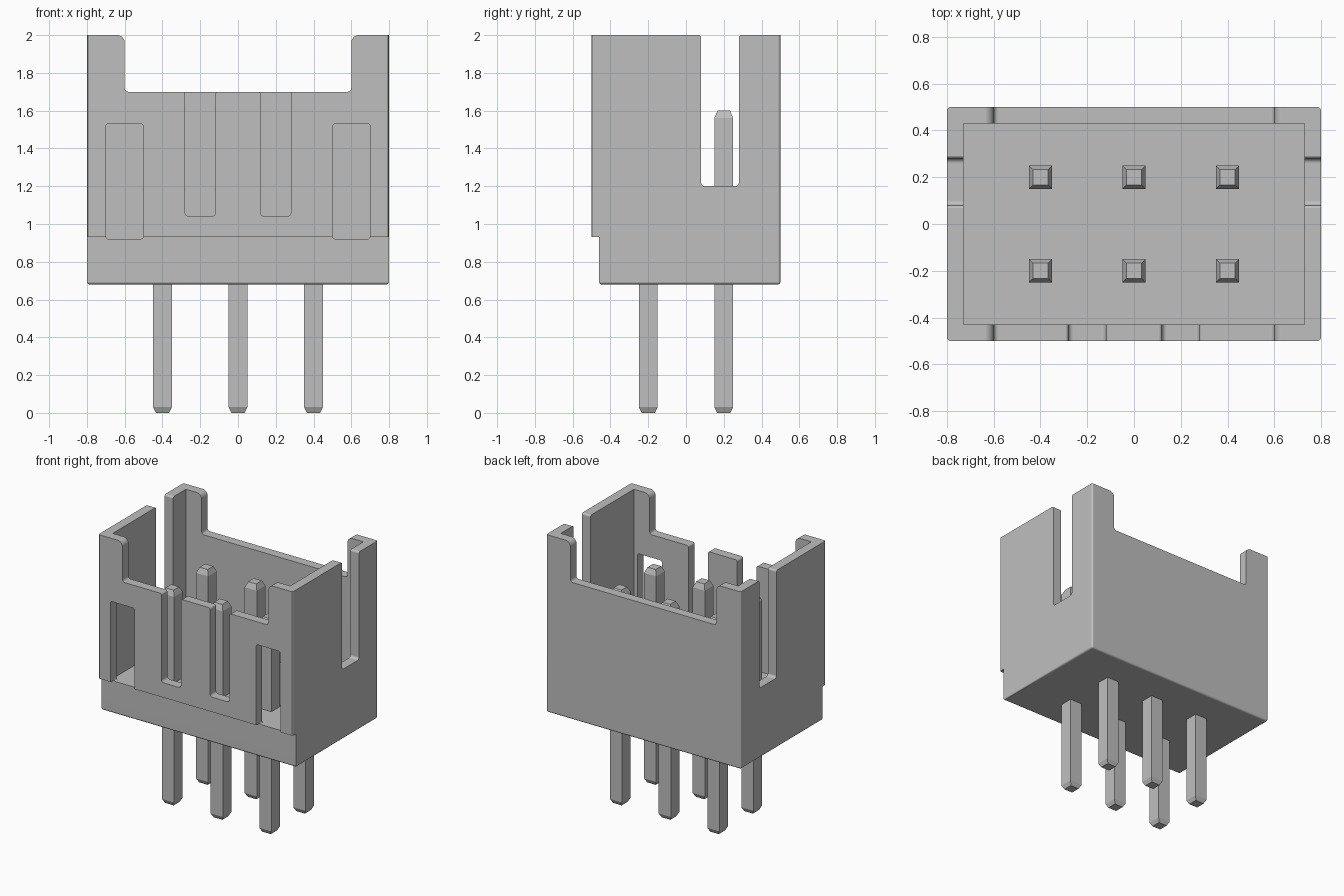
import bpy, bmesh, math
from mathutils import Vector

if "Cube" in bpy.data.objects:
    bpy.data.objects.remove(bpy.data.objects["Cube"], do_unlink=True)

grey = bpy.data.materials.new("plain grey")
grey.use_nodes = True
COLOUR = (0.52, 0.52, 0.52, 1)
grey.diffuse_color = COLOUR
grey.node_tree.nodes["Principled BSDF"].inputs["Base Color"].default_value = COLOUR


def make_object(name, bm):
    bmesh.ops.recalc_face_normals(bm, faces=bm.faces)
    mesh = bpy.data.meshes.new(name)
    bm.to_mesh(mesh)
    bm.free()
    mesh.materials.append(grey)
    ob = bpy.data.objects.new(name, mesh)
    bpy.context.collection.objects.link(ob)
    return ob


def rounded(corners, steps=6):
    """Turn (u, z, radius) right-angled corners into an outline with arcs."""
    out = []
    for i, (u, z, r) in enumerate(corners):
        p = Vector((u, z))
        if r == 0:
            out.append(p)
            continue
        a = (Vector(corners[i - 1][:2]) - p).normalized() * r
        b = (Vector(corners[(i + 1) % len(corners)][:2]) - p).normalized() * r
        for k in range(steps + 1):
            t = math.pi / 2 * k / steps
            out.append(p + a * (1 - math.sin(t)) + b * (1 - math.cos(t)))
    return out


def prism(outline, axis, start, end):
    """Extrude a (u, z) outline along x or y."""
    bm = bmesh.new()
    place = (lambda p, d: (d, p[0], p[1])) if axis == "x" else (lambda p, d: (p[0], d, p[1]))
    rings = [[bm.verts.new(place(p, d)) for p in outline] for d in (start, end)]
    bm.faces.new(rings[0])
    bm.faces.new(rings[1][::-1])
    n = len(outline)
    for i in range(n):
        j = (i + 1) % n
        bm.faces.new((rings[0][i], rings[0][j], rings[1][j], rings[1][i]))
    return bm


def open_slot(u0, u1, bottom, top, lip):
    """Outline of a slot open at the top, with rounded lips and floor corners."""
    t = top + 0.0005
    return rounded([(u0 - 0.1, t, 0), (u0, t, lip), (u0, bottom, 0.02), (u1, bottom, 0.02),
                    (u1, t, lip), (u1 + 0.1, t, 0), (u1 + 0.1, t + 0.2, 0), (u0 - 0.1, t + 0.2, 0)])


def cut(ob, bm):
    cutter = make_object("cutter", bm)
    cutter.hide_render = True
    mod = ob.modifiers.new("cut", "BOOLEAN")
    mod.operation = "DIFFERENCE"
    mod.solver = "EXACT"
    mod.object = cutter
    bpy.context.view_layer.objects.active = ob
    bpy.ops.object.modifier_apply(modifier=mod.name)
    bpy.data.objects.remove(cutter, do_unlink=True)


# Housing block: stepped side profile with softened base and upright edges
side = [(-0.46, 0.68), (0.5, 0.68), (0.5, 2), (-0.5, 2), (-0.5, 0.93), (-0.46, 0.93)]
bm = prism(side, "x", -0.8, 0.8)
soft = []
for e in bm.edges:
    a, b = (v.co for v in e.verts)
    base = max(a.z, b.z) < 0.7
    upright = abs(a.z - b.z) > 0.5 and abs(a.y) > 0.49
    if base or upright:
        soft.append(e)
bmesh.ops.bevel(bm, geom=soft, offset=0.014, segments=3, profile=0.5, affect="EDGES")
housing = make_object("housing", bm)

# Cavity
cut(housing, prism([(-0.43, 0.92), (0.43, 0.92), (0.43, 2.2), (-0.43, 2.2)], "x", -0.73, 0.73))
# Wide notch through the front and back walls
cut(housing, prism(open_slot(-0.6, 0.6, 1.7, 2, 0.04), "y", -0.6, 0.6))
# Tall slot through both end walls
cut(housing, prism(open_slot(0.08, 0.28, 1.2, 2, 0.015), "x", -0.9, 0.9))
# Front wall: two latch slots and two windows
for s in (-1, 1):
    lo, hi = sorted((s * 0.12, s * 0.28))
    cut(housing, prism(open_slot(lo, hi, 1.04, 1.7, 0.015), "y", -0.6, -0.35))
    lo, hi = sorted((s * 0.5, s * 0.7))
    window = rounded([(lo, 0.921, 0.015), (hi, 0.921, 0.015), (hi, 1.53, 0.015), (lo, 1.53, 0.015)])
    cut(housing, prism(window, "y", -0.6, -0.4))

bpy.ops.object.select_all(action="DESELECT")
housing.select_set(True)
bpy.context.view_layer.objects.active = housing
bpy.ops.object.shade_smooth_by_angle(angle=math.radians(30))
normals = housing.modifiers.new("even_normals", "WEIGHTED_NORMAL")
normals.keep_sharp = True


# Square contact pins with tapered ends
def pin(name, x, y):
    bm = bmesh.new()
    rings = []
    for z, h in ((0, 0.035), (0.03, 0.05), (1.56, 0.05), (1.6, 0.033)):
        rings.append([bm.verts.new((x + sx * h, y + sy * h, z))
                      for sx, sy in ((-1, -1), (1, -1), (1, 1), (-1, 1))])
    bm.faces.new(rings[0])
    bm.faces.new(rings[-1])
    for lower, upper in zip(rings, rings[1:]):
        for i in range(4):
            j = (i + 1) % 4
            bm.faces.new((lower[i], lower[j], upper[j], upper[i]))
    make_object(name, bm)


for row, y in (("front", -0.2), ("back", 0.2)):
    for column, x in (("right", -0.4), ("middle", 0), ("left", 0.4)):
        pin(f"{row}_{column}_pin", x, y)
